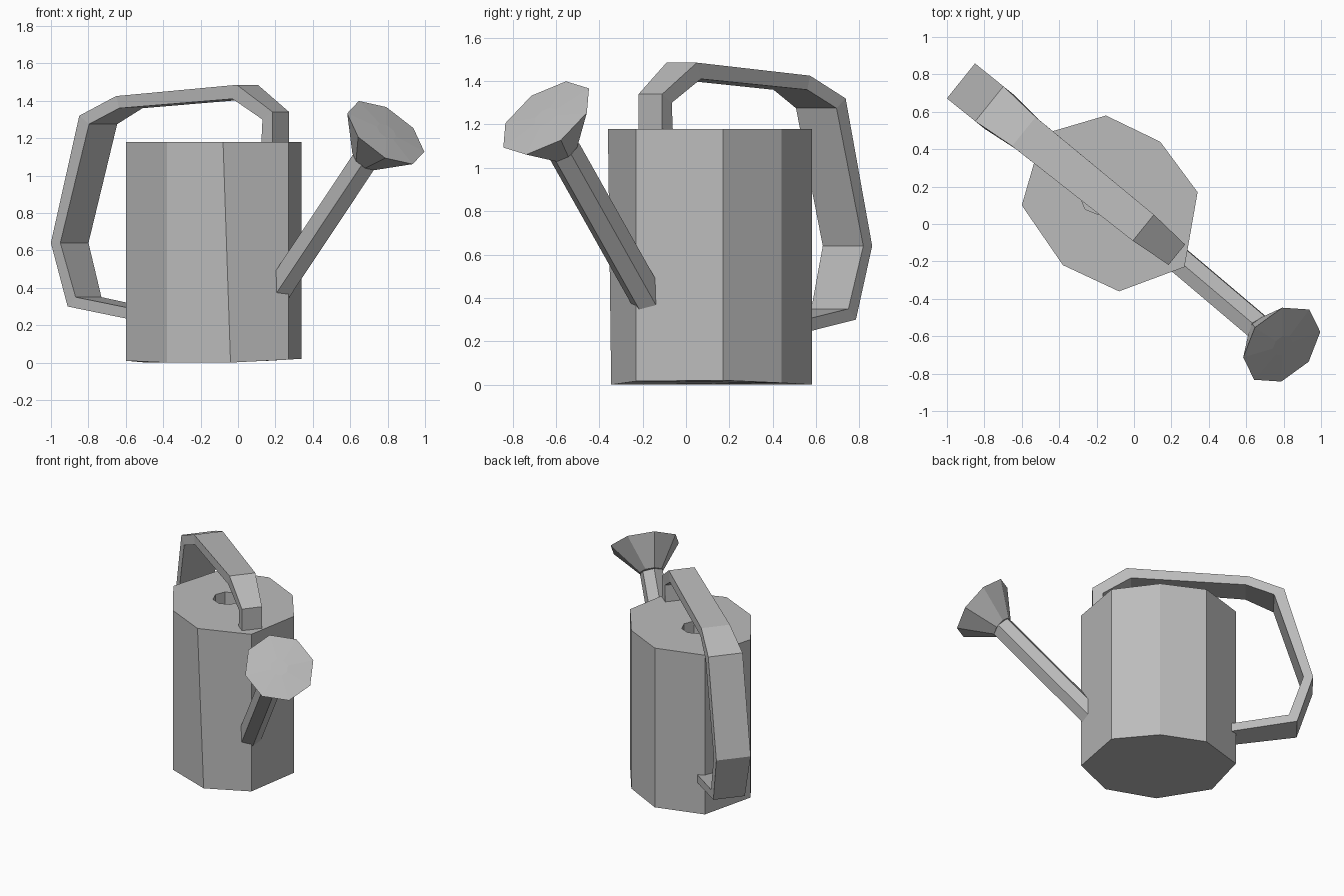
import bpy, bmesh, math
from mathutils import Vector

cube = bpy.data.objects.get("Cube")
if cube:
    bpy.data.objects.remove(cube)

grey = bpy.data.materials.new("plain_grey")
grey.use_nodes = True
grey.diffuse_color = (0.5, 0.5, 0.5, 1)
grey.node_tree.nodes["Principled BSDF"].inputs["Base Color"].default_value = (0.5, 0.5, 0.5, 1)


def loft(name, rings):
    """Skin equal-sized rings of points in order and cap both ends."""
    bm = bmesh.new()
    loops = [[bm.verts.new(p) for p in ring] for ring in rings]
    n = len(loops[0])
    for a, b in zip(loops, loops[1:]):
        for i in range(n):
            j = (i + 1) % n
            bm.faces.new((a[i], a[j], b[j], b[i]))
    bm.faces.new(loops[0])
    bm.faces.new(loops[-1])
    bmesh.ops.recalc_face_normals(bm, faces=bm.faces)
    mesh = bpy.data.meshes.new(name)
    bm.to_mesh(mesh)
    bm.free()
    mesh.materials.append(grey)
    obj = bpy.data.objects.new(name, mesh)
    bpy.context.collection.objects.link(obj)
    return obj


def ring(center, axis, toward, radius, sides, phase=0):
    """Regular polygon around an axis, first corner turned toward a direction."""
    axis = axis.normalized()
    u = (toward - axis * toward.dot(axis)).normalized()
    v = axis.cross(u)
    angles = [phase + math.tau * i / sides for i in range(sides)]
    return [center + (u * math.cos(a) + v * math.sin(a)) * radius for a in angles]


# Can body: uneven eight-sided tank with a filling hole sunk into the top
outline = [(0.34, 0.17), (0.14, 0.44), (-0.15, 0.58), (-0.49, 0.48),
           (-0.60, 0.10), (-0.38, -0.22), (-0.08, -0.36), (0.27, -0.23)]
base = [Vector((x, y, max(0, 0.06 * x))) for x, y in outline]
base[4].z = 0.01
base[6].x, base[6].y = -0.04, -0.345
rim = [Vector((x, y, 1.18)) for x, y in outline]
up = Vector((0, 0, 1))
hole = ring(Vector((-0.19, 0.15, 1.18)), up, Vector((1, 0, 0)), 0.1, 8)
hole_floor = [p - up * 0.12 for p in hole]
loft("can_body", [base, rim, hole, hole_floor])

# Handle: flat band, each station is outer (s, z), inner (s, z), width
along = Vector((-0.779, 0.627, 0))
across = Vector((0.627, 0.779, 0))
origin = Vector((0.05, -0.02, 0))
stations = [
    ((-0.23, 1.14), (-0.15, 1.14), 0.14),
    ((-0.23, 1.34), (-0.16, 1.30), 0.14),
    ((0.00, 1.485), (0.03, 1.41), 0.18),
    ((0.82, 1.425), (0.80, 1.36), 0.20),
    ((1.057, 1.32), (0.99, 1.275), 0.24),
    ((1.252, 0.64), (1.187, 0.64), 0.24),
    ((1.145, 0.30), (1.09, 0.35), 0.22),
    ((0.60, 0.21), (0.60, 0.27), 0.18),
]
band = []
for outer, inner, width in stations:
    o, i = (origin + along * s + up * z for s, z in (outer, inner))
    half = across * width / 2
    band.append([o - half, o + half, i + half, i - half])
loft("handle", band)

# Spout: straight six-sided pipe leaving the front corner
foot = Vector((0.18, -0.142, 0.333))
tip = Vector((0.68, -0.565, 1.085))
front = Vector((0, -1, 0))
loft("spout", [ring(p, tip - foot, front, 0.08, 6) for p in (foot, tip)])

# Sprinkler head: flared eight-sided cone with a slightly domed face
facing = Vector((0.51, -0.49, 0.70)).normalized()
side = Vector((0.69, 0.72, 0))
disc = Vector((0.79, -0.645, 1.23))
turn = math.radians(8)
loft("sprinkler_head", [
    ring(tip, facing, side, 0.08, 8, turn),
    ring(disc, facing, side, 0.24, 8, turn),
    ring(disc + facing * 0.008, facing, side, 0.06, 8, turn),
])
